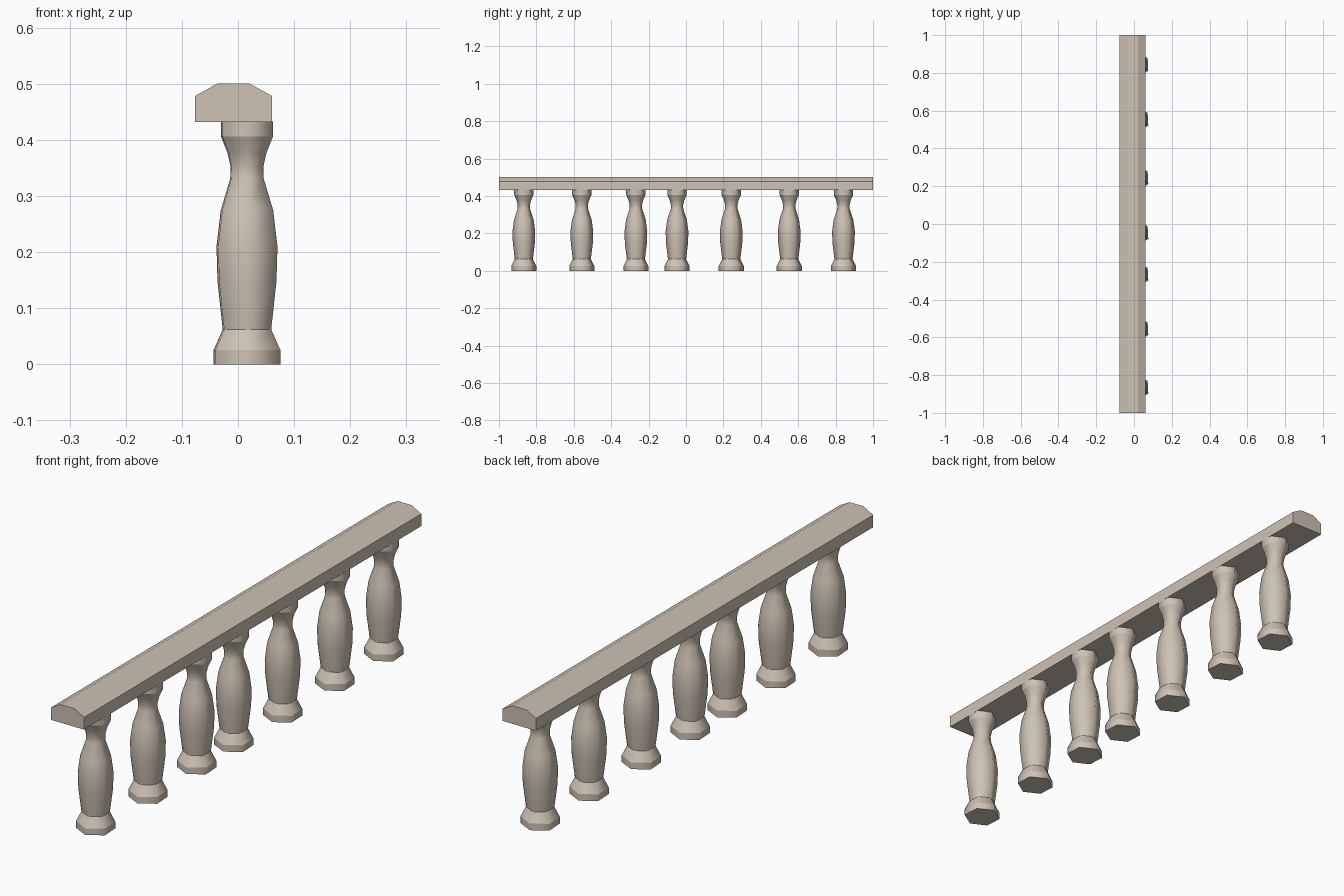
import bpy, bmesh, math

if "Cube" in bpy.data.objects:
    bpy.data.objects.remove(bpy.data.objects["Cube"])


def make_object(name, bm):
    bmesh.ops.recalc_face_normals(bm, faces=bm.faces)
    mesh = bpy.data.meshes.new(name)
    bm.to_mesh(mesh)
    bm.free()
    obj = bpy.data.objects.new(name, mesh)
    bpy.context.collection.objects.link(obj)
    mat = bpy.data.materials.get("stone") or bpy.data.materials.new("stone")
    mat.diffuse_color = (0.62, 0.54, 0.46, 1)
    mat.use_nodes = True
    mat.node_tree.nodes["Principled BSDF"].inputs["Base Color"].default_value = mat.diffuse_color
    mesh.materials.append(mat)
    return obj


# Handrail: chamfered section extruded along y
section = [(-0.077, 0.432), (0.061, 0.432), (0.061, 0.478),
           (0.021, 0.5), (-0.037, 0.5), (-0.077, 0.478)]
bm = bmesh.new()
end = bm.faces.new([bm.verts.new((x, -1, z)) for x, z in section])
ext = bmesh.ops.extrude_face_region(bm, geom=[end], use_keep_orig=True)
bmesh.ops.translate(bm, vec=(0, 2, 0),
                    verts=[v for v in ext["geom"] if isinstance(v, bmesh.types.BMVert)])
make_object("handrail", bm)

# Baluster: six-sided turned profile (radius, height)
PROFILE = [(0.067, 0), (0.067, 0.025), (0.0485, 0.062), (0.059, 0.148),
           (0.061, 0.21), (0.0525, 0.274), (0.0335, 0.331), (0.033, 0.353),
           (0.039, 0.377), (0.052, 0.406), (0.052, 0.433)]
SIDES = 6
TURN = math.radians(33)


def baluster(name, y):
    bm = bmesh.new()
    rings = []
    for r, z in PROFILE:
        angles = [TURN + math.tau * i / SIDES for i in range(SIDES)]
        rings.append([bm.verts.new((r * math.cos(a), r * math.sin(a), z)) for a in angles])
    for low, high in zip(rings, rings[1:]):
        for i in range(SIDES):
            j = (i + 1) % SIDES
            bm.faces.new((low[i], low[j], high[j], high[i])).smooth = True
    bm.faces.new(rings[0][::-1])
    bm.faces.new(rings[-1])
    # crisp edges around the base and the cap
    for k in (0, 1, 2, 9, 10):
        for i in range(SIDES):
            bm.edges.get((rings[k][i], rings[k][(i + 1) % SIDES])).smooth = False
    obj = make_object(name, bm)
    obj.location = (0.016, y, 0)


for n, y in enumerate((-0.867, -0.557, -0.268, -0.048, 0.242, 0.532 + 0.02, 0.842), 1):
    baluster(f"baluster_{n}", y)
